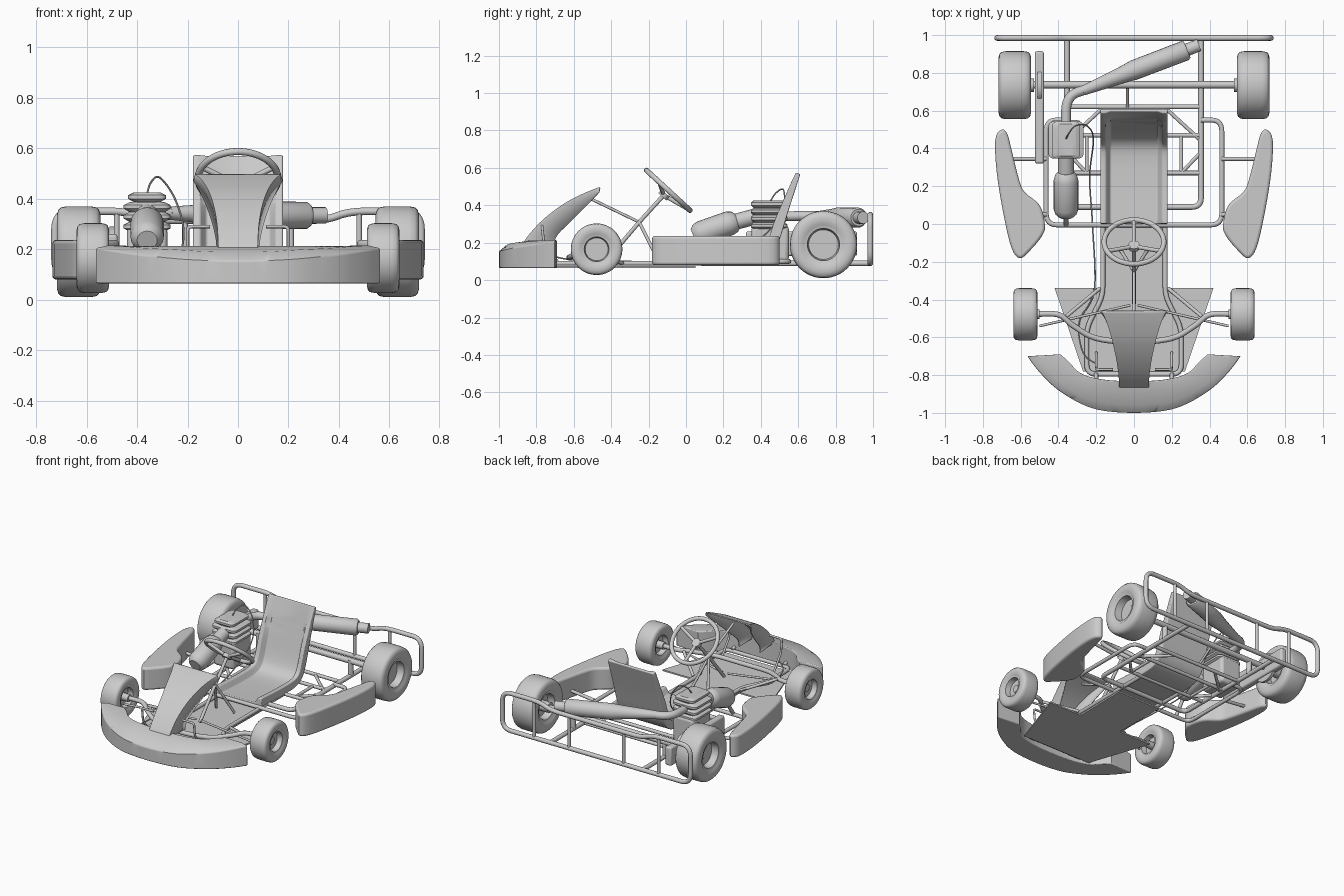
import bpy, bmesh, math
from mathutils import Vector, Matrix

if "Cube" in bpy.data.objects:
    bpy.data.objects.remove(bpy.data.objects["Cube"])

# ---------- helpers ----------
def finish(ob, angle=35):
    bpy.ops.object.select_all(action='DESELECT')
    ob.select_set(True)
    bpy.context.view_layer.objects.active = ob
    bpy.ops.object.shade_smooth_by_angle(angle=math.radians(angle))
    return ob

def loft(name, rings, caps=True, ring_closed=True, solid=0, bevel=0, angle=35):
    bm = bmesh.new()
    vs = [[bm.verts.new(p) for p in r] for r in rings]
    n = len(rings[0])
    for a, b in zip(vs, vs[1:]):
        for i in range(n if ring_closed else n - 1):
            j = (i + 1) % n
            bm.faces.new((a[i], a[j], b[j], b[i]))
    if caps:
        bm.faces.new(vs[0][::-1])
        bm.faces.new(vs[-1])
    bmesh.ops.recalc_face_normals(bm, faces=bm.faces)
    me = bpy.data.meshes.new(name)
    bm.to_mesh(me)
    bm.free()
    ob = bpy.data.objects.new(name, me)
    bpy.context.collection.objects.link(ob)
    finish(ob, angle)
    if solid:
        m = ob.modifiers.new("thickness", 'SOLIDIFY')
        m.thickness = solid
        m.offset = 0
    if bevel:
        m = ob.modifiers.new("bevel", 'BEVEL')
        m.width, m.segments = bevel, 3
        m.limit_method, m.angle_limit = 'ANGLE', math.radians(50)
    return ob

def prism(name, pts, z0, z1, bevel=0):
    return loft(name, [[(x, y, z) for x, y in pts] for z in (z0, z1)], bevel=bevel)

def box(name, lo, hi, bevel=0.01):
    return prism(name, [(lo[0], lo[1]), (hi[0], lo[1]), (hi[0], hi[1]), (lo[0], hi[1])], lo[2], hi[2], bevel)

def rounded(pts, r, closed=False):
    """Replace corners with short arcs."""
    P, out = [Vector(p) for p in pts], []
    for i, p in enumerate(P):
        if not closed and i in (0, len(P) - 1):
            out.append(p)
            continue
        a, b = P[i - 1], P[(i + 1) % len(P)]
        p0 = p + (a - p).normalized() * min(r, (a - p).length * .48)
        p1 = p + (b - p).normalized() * min(r, (b - p).length * .48)
        for k in range(7):
            t = k / 6
            out.append(p0 * (1 - t) ** 2 + p * 2 * t * (1 - t) + p1 * t * t)
    return out

def smooth(pts, n=6, closed=False):
    """Catmull-Rom through tuples of any length."""
    m, out = len(pts), []
    g = (lambda i: pts[i % m]) if closed else (lambda i: pts[max(0, min(m - 1, i))])
    for i in range(m if closed else m - 1):
        for k in range(n):
            t = k / n
            out.append(tuple(.5 * (2 * b + (c - a) * t + (2 * a - 5 * b + 4 * c - d) * t * t + (3 * b - a - 3 * c + d) * t ** 3)
                             for a, b, c, d in zip(g(i - 1), g(i), g(i + 1), g(i + 2))))
    return out if closed else out + [tuple(pts[-1])]

def tube(name, pts, r, closed=False, radii=None, res=4):
    cu = bpy.data.curves.new(name, 'CURVE')
    cu.dimensions, cu.bevel_depth, cu.bevel_resolution, cu.use_fill_caps = '3D', r, res, True
    sp = cu.splines.new('POLY')
    sp.points.add(len(pts) - 1)
    for i, p in enumerate(pts):
        sp.points[i].co = (*p, 1)
        if radii:
            sp.points[i].radius = radii[i] / r
    sp.use_cyclic_u = closed
    ob = bpy.data.objects.new(name, cu)
    bpy.context.collection.objects.link(ob)
    bpy.ops.object.select_all(action='DESELECT')
    ob.select_set(True)
    bpy.context.view_layer.objects.active = ob
    bpy.ops.object.convert(target='MESH')
    return finish(bpy.context.object, 40)

def wheel(name, c, R, w):
    half = [(.03, .3), (.44 * R, .3), (.48 * R, .86), (.53 * R, .9), (.56 * R, .9), (.62 * R, 1),
            (.82 * R, 1), (.92 * R, .94), (.975 * R, .82), (R, .55)]
    prof = half + [(r, -x) for r, x in reversed(half)]
    rings = [[(c[0] + x * w, c[1] + r * math.cos(a * math.tau / 48), c[2] + r * math.sin(a * math.tau / 48))
              for a in range(48)] for r, x in prof]
    loft(name, rings, angle=40)

# ---------- wheels, axles, side parts ----------
for s, side in ((-1, "left"), (1, "right")):
    wheel("rear_wheel_" + side, (s * .631, .735, .19), .18, .086)
    wheel("front_wheel_" + side, (s * .575, -.478, .165), .138, .064)
    tube("front_hub_" + side, [(s * .5, -.478, .165), (s * .6, -.478, .165)], .025)
    tube("rear_hub_" + side, [(s * .53, .735, .19), (s * .66, .735, .19)], .035)
    # side pod with its mounting loop
    pod = [(.70, .5), (.735, .44), (.72, .22), (.66, -.09), (.61, -.18), (.555, -.145), (.485, -.06),
           (.472, 0), (.50, .1), (.58, .17), (.61, .24), (.65, .4), (.67, .475)]
    prism("side_pod_" + side, [(s * x, y) for x, y in smooth(pod, 4, True)], .08, .237, .018)
    tube("pod_loop_" + side, rounded([(s * .355, .55, .1), (s * .465, .55, .1), (s * .465, -.005, .1), (0, -.005, .1)], .06), .013)
    for y, x in ((.345, .64), (.05, .52)):
        tube("pod_arm_" + side, [(s * .465, y, .11), (s * x, y, .13)], .011)
    # frame rails
    tube("rear_rail_" + side, rounded([(0, .09, .09), (s * .355, .09, .09), (s * .355, .98, .09)], .05), .015)
    tube("front_rail_" + side, rounded([(s * .165, .27, .09), (s * .165, -.38, .09), (s * .25, -.55, .09),
                                        (s * .25, -.795, .09), (0, -.795, .09)], .05), .013)
    tube("rail_brace_a_" + side, [(s * .17, .61, .09), (s * .345, .45, .09)], .01)
    tube("rail_brace_b_" + side, [(s * .25, .27, .09), (s * .345, .37, .09)], .01)
    tube("rail_brace_c_" + side, [(s * .25, .47, .09), (s * .25, .27, .09)], .01)
    tube("bearing_hanger_" + side, [(s * .355, .735, .09), (s * .355, .735, .2)], .018)
    # steering links and pedals
    tube("stub_brace_" + side, [(s * .18, -.34, .09), (s * .36, -.49, .16)], .01)
    tube("tie_rod_" + side, [(s * .02, -.43, .13), (s * .5, -.54, .15)], .007)
    tube("pedal_" + side, rounded([(s * .11, -.77, .29), (s * .2, -.77, .29), (s * .2, -.76, .2), (s * .2, -.68, .09)], .02), .007)
    tube("nose_mount_" + side, [(s * .2, -.79, .1), (s * .2, -.87, .12)], .011)
    tube("column_strut_" + side, [(0, -.25, .31), (s * .07, -.14, .09)], .009)
    # rear bumper uprights
    tube("bumper_upright_outer_" + side, [(s * .48, .985, .085), (s * .48, .985, .34)], .011)
    tube("bumper_upright_inner_" + side, [(s * .21, .985, .085), (s * .21, .985, .31)], .011)

tube("rear_axle", [(-.6, .737, .19), (.6, .737, .19)], .019)
tube("front_axle", smooth([(-.53, -.478, .165), (-.4, -.48, .165), (-.32, -.54, .15), (-.2, -.605, .13), (0, -.625, .12),
                           (.2, -.605, .13), (.32, -.54, .15), (.4, -.48, .165), (.53, -.478, .165)], 5), .015)
for i, y in enumerate((.62, .47, .27)):
    tube(f"cross_member_{i + 1}", [(-.355, y, .09), (.355, y, .09)], .012)
tube("axle_stay", [(-.035, .62, .1), (-.035, .735, .18)], .008)

# ---------- rear bumper ----------
tube("rear_bumper", rounded([(-.725, .985, .35), (-.44, .985, .35), (-.35, .985, .315), (.35, .985, .315), (.44, .985, .35),
                             (.725, .985, .35), (.725, .985, .09), (-.725, .985, .09)], .07, True), .015, True)

# ---------- floor pan ----------
prism("floor_pan", [(-.17, .05), (-.165, -.34), (-.42, -.34), (-.27, -.78), (.27, -.78), (.42, -.34), (.165, -.34), (.17, .05)], .065, .075)

# ---------- front bumper: loft between outer and inner outlines ----------
# each station: outer x, y, inner x, y, front edge height, ridge height
half = [(.565, -.70, .39, -.69, .205, .215), (.50, -.785, .345, -.73, .195, .212), (.40, -.88, .29, -.785, .18, .205),
        (.25, -.965, .21, -.815, .163, .198), (.1, -.996, .09, -.83, .155, .19)]
stations = smooth(half + [(-a, b, -c, d, e, f) for a, b, c, d, e, f in reversed(half)], 5)
rings = [[(a, b, .065), (a, b, e), (a * .75 + c * .25, b * .75 + d * .25, f), (c, d, .213), (c, d, .065)]
         for a, b, c, d, e, f in stations]
loft("front_bumper", rings, bevel=.006)

# ---------- nose panel: curved face with swept-back flanges ----------
# front y, z, half width, flange y, z
nose = smooth([(-.46, .495, .168, -.465, .47), (-.53, .468, .138, -.51, .42), (-.62, .425, .112, -.57, .36),
               (-.71, .365, .092, -.63, .30), (-.79, .295, .08, -.68, .25), (-.85, .225, .076, -.70, .215), (-.868, .195, .075, -.70, .19)], 4)
loft("nose_panel", [[(-w - .006, fy, fz), (-w, y, z), (w, y, z), (w + .006, fy, fz)] for y, z, w, fy, fz in nose],
     caps=False, ring_closed=False, solid=.008)
tube("nose_stay", [(0, -.52, .44), (0, -.25, .31)], .008)

# ---------- seat ----------
path = smooth([(0, .115), (.18, .105), (.36, .105), (.44, .135), (.485, .21), (.535, .37), (.60, .57)], 4)
rings = []
for i, p in enumerate(path):
    a, b = path[max(i - 1, 0)], path[min(i + 1, len(path) - 1)]
    t = Vector((b[0] - a[0], b[1] - a[1])).normalized()
    k = .045 if i < len(path) - 6 else .045 * (len(path) - i) / 8 + .008
    sec = [(-.178, -.012), (-.178, k), (-.15, k), (-.125, .005), (.125, .005), (.15, k), (.178, k), (.178, -.012)]
    rings.append([(x, p[0] - t.y * h, p[1] + t.x * h) for x, h in sec])
loft("seat", rings, bevel=.006)

# ---------- steering ----------
C = Vector((0, -.095, .48))
u, v = Vector((1, 0, 0)), Vector((0, .736, -.677))
n = Vector((0, .677, .736))
tube("steering_wheel", [C + (u * math.cos(a * math.tau / 48) + v * math.sin(a * math.tau / 48)) * .158 for a in range(48)], .014, True)
hub = C - n * .035
for i, a in enumerate((90, 205, 335)):
    d = u * math.cos(math.radians(a)) + v * math.sin(math.radians(a))
    tube(f"wheel_spoke_{i + 1}", [hub, C + d * .156], .011)
tube("steering_hub", [hub - n * .012, hub + n * .014], .03)
tube("steering_column", [hub, (0, -.25, .31), (0, -.42, .11)], .011)

# ---------- engine ----------
box("crankcase", (-.44, .35, .1), (-.28, .55, .29), .02)
def rect(z, hx, hy):
    return [(p.x, p.y, z) for p in rounded([(-.36 - hx, .445 - hy, 0), (-.36 + hx, .445 - hy, 0),
                                            (-.36 + hx, .445 + hy, 0), (-.36 - hx, .445 + hy, 0)], .03, True)]
fins = []
for i in range(4):
    z, w = .27 + i * .039, .093 - (.018 if i == 3 else 0)
    fins += [rect(z, w - .022, .085), rect(z + .013, w, .098), rect(z + .027, w, .098), rect(z + .038, w - .022, .085)]
loft("cylinder_fins", fins, angle=25)
tube("air_box", [(-.36, .04, .235), (-.36, .055, .241), (-.36, .08, .25), (-.36, .23, .303), (-.36, .26, .313), (-.36, .275, .319)], .066,
     radii=[.04, .057, .066, .066, .057, .04], res=8)
tube("intake_neck", [(-.36, .24, .305), (-.36, .37, .34)], .043, res=6)
tube("crank_stub", [(-.36, .06, .2), (-.36, -.01, .1)], .012)

# ---------- exhaust ----------
tube("exhaust_pipe", rounded([(-.36, .5, .34), (-.36, .68, .345), (-.22, .722, .34)], .1), .026, res=6)
tube("muffler", [(-.27, .706, .343), (-.06, .79, .338), (.0, .815, .336), (.27, .918, .334), (.282, .923, .334)], .054,
     radii=[.026, .045, .053, .054, .045], res=8)
tube("exhaust_tip", [(.27, .918, .334), (.345, .947, .334)], .033, res=6)

# ---------- chain guard and cables ----------
box("chain_guard", (-.525, .32, .13), (-.477, .915, .26), .012)
tube("sprocket", [(-.51, .735, .19), (-.49, .735, .19)], .1, res=8)
tube("engine_cable", smooth([(-.36, .45, .42), (-.345, .48, .465), (-.31, .52, .484), (-.25, .52, .4), (-.215, .45, .27), (-.235, .25, .13),
                             (-.22, 0, .1), (-.21, -.35, .1), (-.29, -.52, .1), (-.27, -.68, .12), (-.2, -.74, .15)], 6), .004, res=2)
